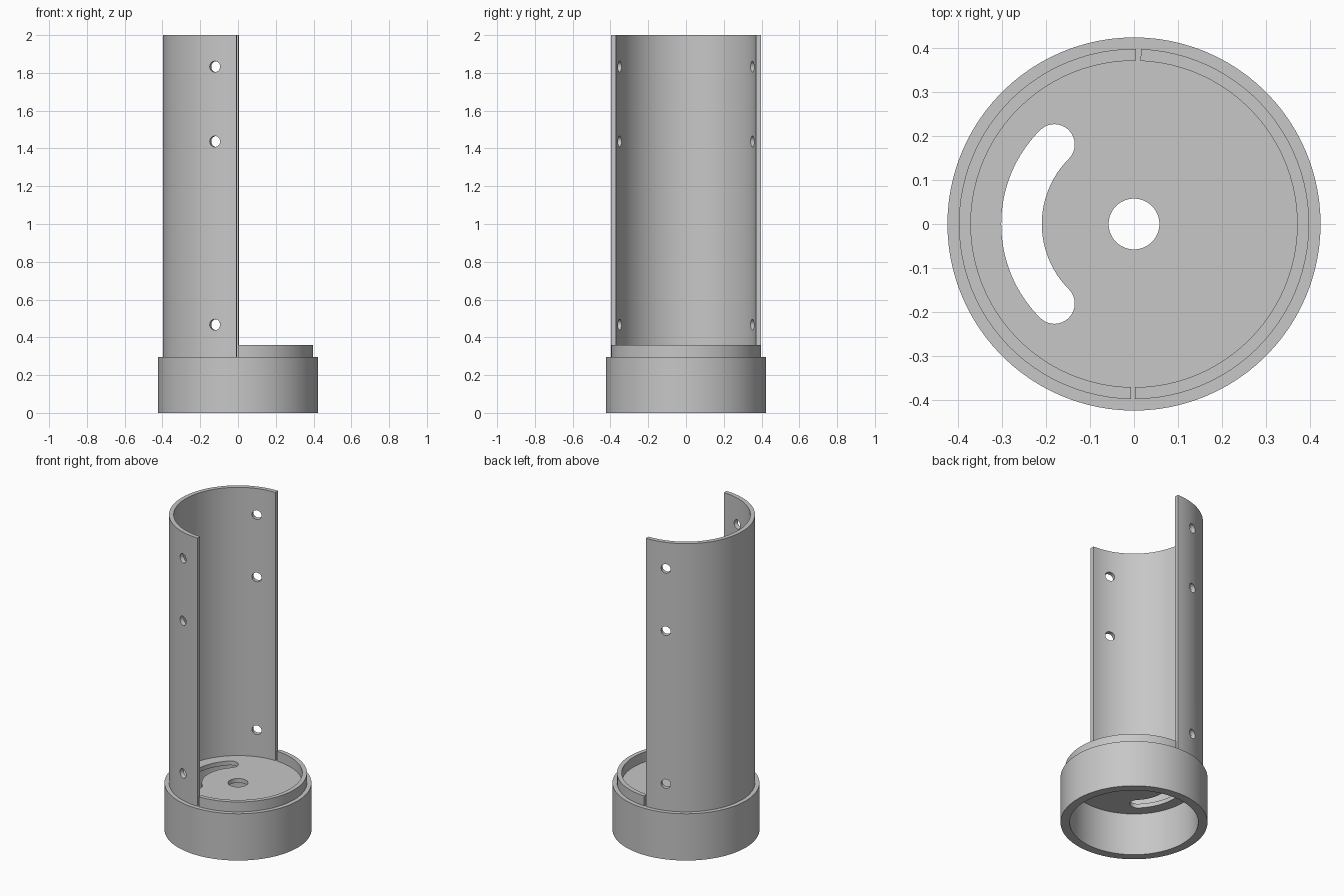
import bpy, bmesh, math
from mathutils import Matrix, Vector

if "Cube" in bpy.data.objects:
    bpy.data.objects.remove(bpy.data.objects["Cube"])

R_OUT, R_IN, R_BASE = 0.397, 0.37, 0.423
FLOOR = 0.297

grey = bpy.data.materials.new("plain grey")
grey.diffuse_color = (0.57, 0.57, 0.57, 1)
grey.use_nodes = True
grey.node_tree.nodes["Principled BSDF"].inputs["Base Color"].default_value = grey.diffuse_color


def make(name, bm):
    bmesh.ops.recalc_face_normals(bm, faces=bm.faces)
    me = bpy.data.meshes.new(name)
    bm.to_mesh(me)
    bm.free()
    ob = bpy.data.objects.new(name, me)
    bpy.context.collection.objects.link(ob)
    me.materials.append(grey)
    return ob


def arc(r, a0, a1, n, cx=0, cy=0):
    """Points on an arc, angles in degrees."""
    angles = [math.radians(a0 + (a1 - a0) * i / n) for i in range(n + 1)]
    return [(cx + r * math.cos(a), cy + r * math.sin(a)) for a in angles]


def prism(name, outline, z0, z1):
    bm = bmesh.new()
    face = bm.faces.new([bm.verts.new((x, y, z0)) for x, y in outline])
    new = bmesh.ops.extrude_face_region(bm, geom=[face])["geom"]
    verts = [g for g in new if isinstance(g, bmesh.types.BMVert)]
    bmesh.ops.translate(bm, verts=verts, vec=(0, 0, z1 - z0))
    return make(name, bm)


def lathe(name, profile, n):
    """Revolve a closed (radius, height) profile around z."""
    bm = bmesh.new()
    rings = [[bm.verts.new((x, y, z)) for x, y in arc(r, 0, 360, n)[:-1]]
             for r, z in profile]
    for a, b in zip(rings, rings[1:] + rings[:1]):
        for i in range(n):
            j = (i + 1) % n
            bm.faces.new((a[i], a[j], b[j], b[i]))
    return make(name, bm)


def cut(ob, cutter):
    mod = ob.modifiers.new("cut", 'BOOLEAN')
    mod.operation = 'DIFFERENCE'
    mod.solver = 'EXACT'
    mod.object = cutter
    cutter.hide_render = True
    bpy.context.view_layer.objects.active = ob
    bpy.ops.object.modifier_apply(modifier=mod.name)
    bpy.data.objects.remove(cutter)


# Base cup, open below, with a floor plate and centre hole
base = lathe("base_cup", [(0.0575, 0.27), (R_IN, 0.27), (R_IN, 0), (R_BASE, 0),
                          (R_BASE, FLOOR), (0.0575, FLOOR)], 96)

# Curved slot with round ends through the floor plate
mid, half = 0.255, 0.046
c = mid * math.sqrt(0.5)
slot = (arc(mid + half, 135, 225, 32)
        + arc(half, 225, 405, 16, -c, -c)[1:]
        + arc(mid - half, 225, 135, 32)[1:]
        + arc(half, -45, 135, 16, -c, c)[1:-1])
cut(base, prism("slot_cutter", slot, 0.2, 0.4))


def half_ring(name, a0, a1, z1):
    return prism(name, arc(R_OUT, a0, a1, 48) + arc(R_IN, a1, a0, 48), FLOOR, z1)


# Low lip on one side, tall half tube on the other
lip = half_ring("lip", -89.6, 87.7, 0.36)
tube = half_ring("half_tube", 89.4, 269, 2.0)

# Radial screw holes near both long edges of the tube
for side in (-1, 1):
    direction = Vector((-math.sin(math.radians(18)), side * math.cos(math.radians(18)), 0))
    for z in (0.467, 1.437, 1.833):
        bm = bmesh.new()
        place = (Matrix.Translation(direction * 0.384 + Vector((0, 0, z)))
                 @ direction.to_track_quat('Z', 'Y').to_matrix().to_4x4())
        bmesh.ops.create_cone(bm, cap_ends=True, segments=32, radius1=0.029,
                              radius2=0.029, depth=0.15, matrix=place)
        cut(tube, make("hole_cutter", bm))

# Smooth round walls, keep edges sharp
for ob in (base, lip, tube):
    bpy.ops.object.select_all(action='DESELECT')
    ob.select_set(True)
    bpy.context.view_layer.objects.active = ob
    bpy.ops.object.shade_smooth_by_angle(angle=math.radians(30))
